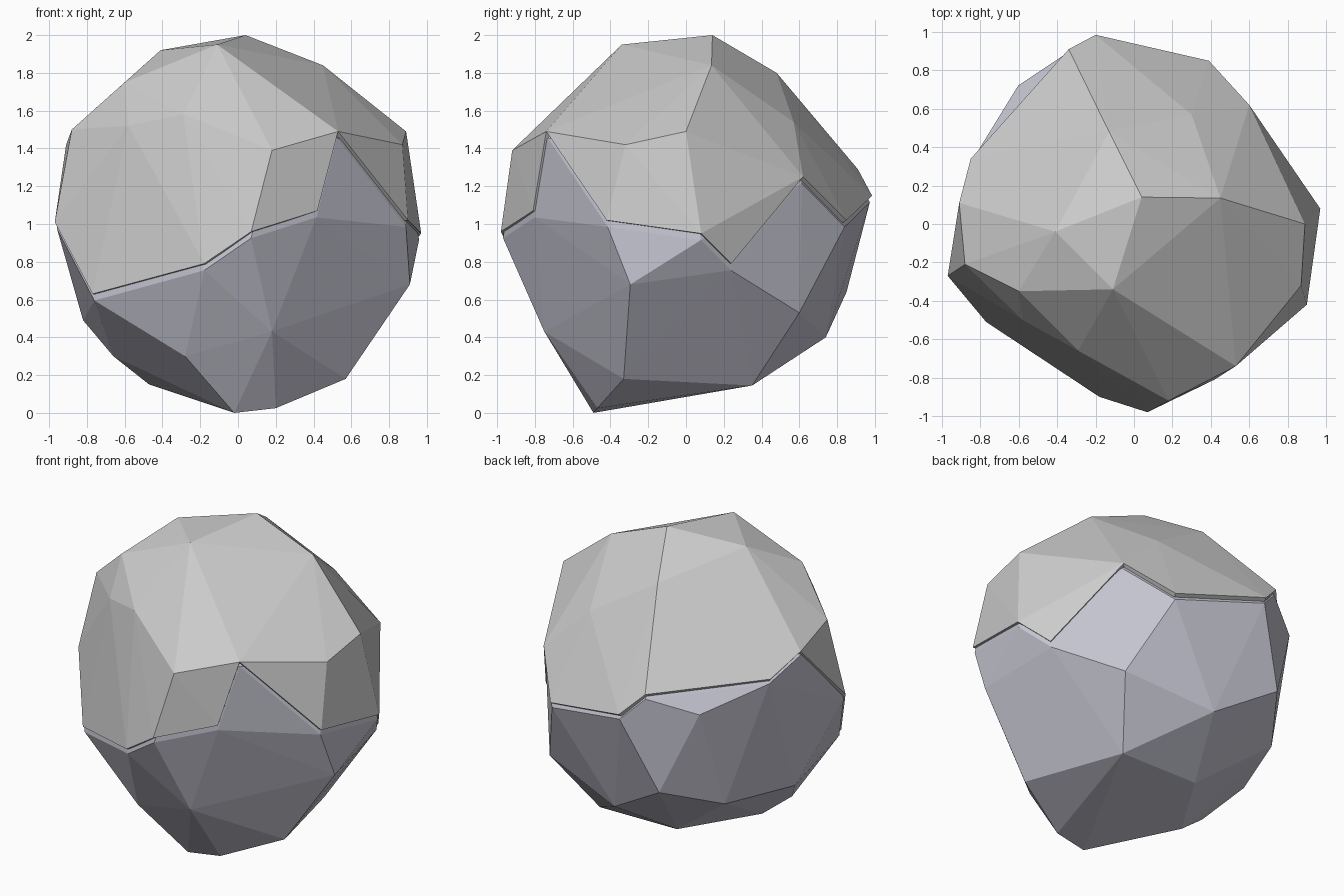
import bpy, bmesh
from mathutils import Vector

if "Cube" in bpy.data.objects:
    bpy.data.objects.remove(bpy.data.objects["Cube"])

# Key corners of the faceted boulder: cap, zigzag seam, base
upper = [(.04, .14, 2), (.45, .135, 1.84), (.89, 0, 1.49), (-.11, -.34, 1.95),
         (-.41, -.04, 1.92), (.18, -.92, 1.39), (.87, -.32, 1.42), (-.88, -.21, 1.5),
         (-.29, -.66, 1.58), (-.6, -.35, 1.75), (-.58, -.5, 1.52), (-.13, .48, 1.8),
         (.3, .57, 1.54)]
seam = [(-.77, -.51, .63), (-.18, -.9, .79), (.07, -.98, .96), (.42, -.81, 1.07),
        (.53, -.74, 1.49), (.9, -.42, 1.02), (.97, .08, .95), (.85, .24, .79),
        (.6, .62, 1.25), (.39, .85, 1.02), (-.2, .985, 1.15), (-.34, .91, 1.29),
        (-.61, .73, 1.19), (-.85, .34, 1.31), (-.91, .11, 1.42), (-.97, -.27, 1.01)]
lower = [(-.4, .85, .64), (.91, -.295, .68), (.57, -.33, .18), (.2, -.47, .025),
         (-.02, -.49, 0), (.38, .35, .145), (-.18, .35, .15), (-.47, -.12, .15),
         (-.66, -.157, .3), (-.82, .04, .49), (-.64, .51, .5), (0, .74, .4),
         (.57, .6, .53), (-.28, -.64, .3), (.18, -.75, .43)]
# Downward points of the cap that hang below the seam
dips = [{seam[6], seam[7], seam[8]}, {seam[10], seam[12], lower[0]}]


def hull(points):
    bm = bmesh.new()
    tags = {}
    for p, q in points:
        tags[bm.verts.new(q)] = p
    res = bmesh.ops.convex_hull(bm, input=bm.verts[:])
    loose = [v for v in bm.verts if not v.link_faces]
    bmesh.ops.delete(bm, geom=loose, context='VERTS')
    bmesh.ops.recalc_face_normals(bm, faces=bm.faces[:])
    return bm, tags


def finish(bm, name):
    me = bpy.data.meshes.new(name)
    bm.to_mesh(me)
    bm.free()
    ob = bpy.data.objects.new(name, me)
    bpy.context.collection.objects.link(ob)
    return ob


# Stone base: full boulder, sunk slightly beneath the cap
sunk = [(p, Vector((p[0] * .988, p[1] * .988, p[2] - .035))) for p in upper + seam]
bm, _ = hull(sunk + [(p, Vector(p)) for p in lower])
base = finish(bm, "stone_base")
mat = bpy.data.materials.new("blue_grey_stone")
mat.diffuse_color = (.55, .55, .63, 1)
mat.use_nodes = True
mat.node_tree.nodes["Principled BSDF"].inputs["Base Color"].default_value = mat.diffuse_color
base.data.materials.append(mat)

# Cap: thin shell over the faces above the zigzag seam
bm, tags = hull([(p, Vector(p)) for p in upper + seam + lower])
drop = []
for f in bm.faces:
    s = {tags[v] for v in f.verts}
    above = s & set(upper) and not s & set(lower)
    if not above and s not in dips:
        drop.append(f)
bmesh.ops.delete(bm, geom=drop, context='FACES')
cap = finish(bm, "stone_cap")
shell = cap.modifiers.new("thickness", 'SOLIDIFY')
shell.thickness = .03
shell.offset = -1
